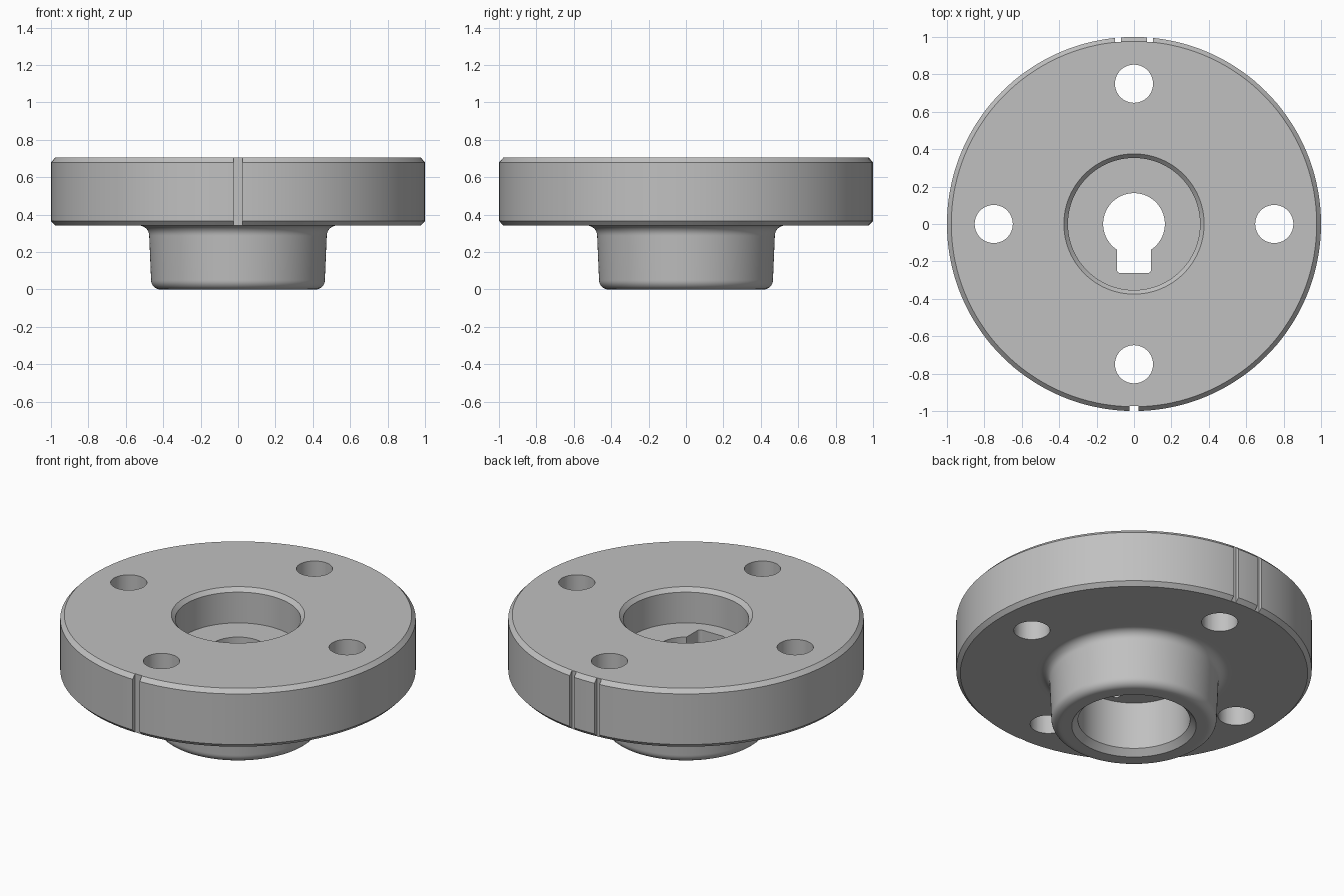
import bpy, bmesh, math
from mathutils import Vector

if "Cube" in bpy.data.objects:
    bpy.data.objects.remove(bpy.data.objects["Cube"], do_unlink=True)

SEGMENTS = 144
TOP, UNDER = 0.705, 0.342      # flange top and underside heights
WEB_TOP, WEB_BOTTOM = 0.49, 0.33

steel = bpy.data.materials.new("plain grey steel")
steel.use_nodes = True
grey = (0.53, 0.53, 0.53, 1)
steel.diffuse_color = grey
steel.node_tree.nodes["Principled BSDF"].inputs["Base Color"].default_value = grey


def make_object(name, bm):
    bmesh.ops.recalc_face_normals(bm, faces=bm.faces)
    mesh = bpy.data.meshes.new(name)
    bm.to_mesh(mesh)
    bm.free()
    mesh.materials.append(steel)
    obj = bpy.data.objects.new(name, mesh)
    bpy.context.collection.objects.link(obj)
    return obj


def arc(cx, cz, r, start, end, steps=8):
    angles = [math.radians(start + (end - start) * i / steps) for i in range(steps + 1)]
    return [(cx + r * math.cos(a), cz + r * math.sin(a)) for a in angles]


def lathe(name, profile):
    bm = bmesh.new()
    verts = [bm.verts.new((r, 0, z)) for r, z in profile]
    edges = [bm.edges.new((v, verts[i - 1])) for i, v in enumerate(verts)]
    bmesh.ops.spin(bm, geom=verts + edges, axis=(0, 0, 1), cent=(0, 0, 0),
                   angle=math.tau, steps=SEGMENTS, use_merge=True)
    bmesh.ops.remove_doubles(bm, verts=bm.verts, dist=1e-5)
    return make_object(name, bm)


def box_cutter(name, low, high, corner=0):
    bm = bmesh.new()
    bmesh.ops.create_cube(bm, size=1)
    low, high = Vector(low), Vector(high)
    for v in bm.verts:
        v.co = (low + high) / 2 + v.co * (high - low)
    if corner:
        upright = [e for e in bm.edges if abs(e.verts[0].co.z - e.verts[1].co.z) > 0.01]
        bmesh.ops.bevel(bm, geom=upright, offset=corner, segments=5,
                        profile=0.5, affect='EDGES')
    return make_object(name, bm)


def hole_cutter(name, x, y, radius):
    bm = bmesh.new()
    bmesh.ops.create_cone(bm, cap_ends=True, segments=48, radius1=radius,
                          radius2=radius, depth=1)
    bmesh.ops.translate(bm, verts=bm.verts, vec=(x, y, 0.5))
    return make_object(name, bm)


# Flange and hub turned from one profile, with stepped bore and web
profile = [(0.165, WEB_BOTTOM), (0.315, WEB_BOTTOM), (0.315, 0.036), (0.35, 0), (0.40, 0)]
profile += arc(0.415, 0.05, 0.05, -90, 0)
profile += arc(0.53, UNDER - 0.055, 0.055, 180, 90)
profile += [(0.56, UNDER), (0.977, UNDER), (1, UNDER + 0.024), (1, TOP - 0.025),
            (0.977, TOP), (0.375, TOP), (0.353, TOP - 0.024),
            (0.353, WEB_TOP), (0.165, WEB_TOP)]
hub = lathe("flanged_hub", profile)

# Bolt holes, keyway and rim grooves
cutters = [hole_cutter("bolt_hole_cutter", 0.75 * x, 0.75 * y, 0.102)
           for x, y in ((1, 0), (0, 1), (-1, 0), (0, -1))]
cutters.append(box_cutter("keyway_cutter", (-0.092, -0.263, 0.2), (0.092, -0.06, 0.6), 0.02))
cutters.append(box_cutter("front_groove_cutter", (-0.024, -1.1, 0.2), (0.024, -0.974, 0.9)))
for side in (-1, 1):
    x = 0.086 * side
    cutters.append(box_cutter("back_groove_cutter", (x - 0.016, 0.974, 0.2),
                              (x + 0.016, 1.1, 0.9)))

bpy.context.view_layer.objects.active = hub
for cutter in cutters:
    cut = hub.modifiers.new("cut", 'BOOLEAN')
    cut.operation = 'DIFFERENCE'
    cut.solver = 'EXACT'
    cut.object = cutter
    bpy.ops.object.modifier_apply(modifier=cut.name)
    bpy.data.objects.remove(cutter, do_unlink=True)

# Smooth turned surfaces with crisp edges
bpy.ops.object.select_all(action='DESELECT')
hub.select_set(True)
bpy.ops.object.shade_smooth_by_angle(angle=math.radians(25))
